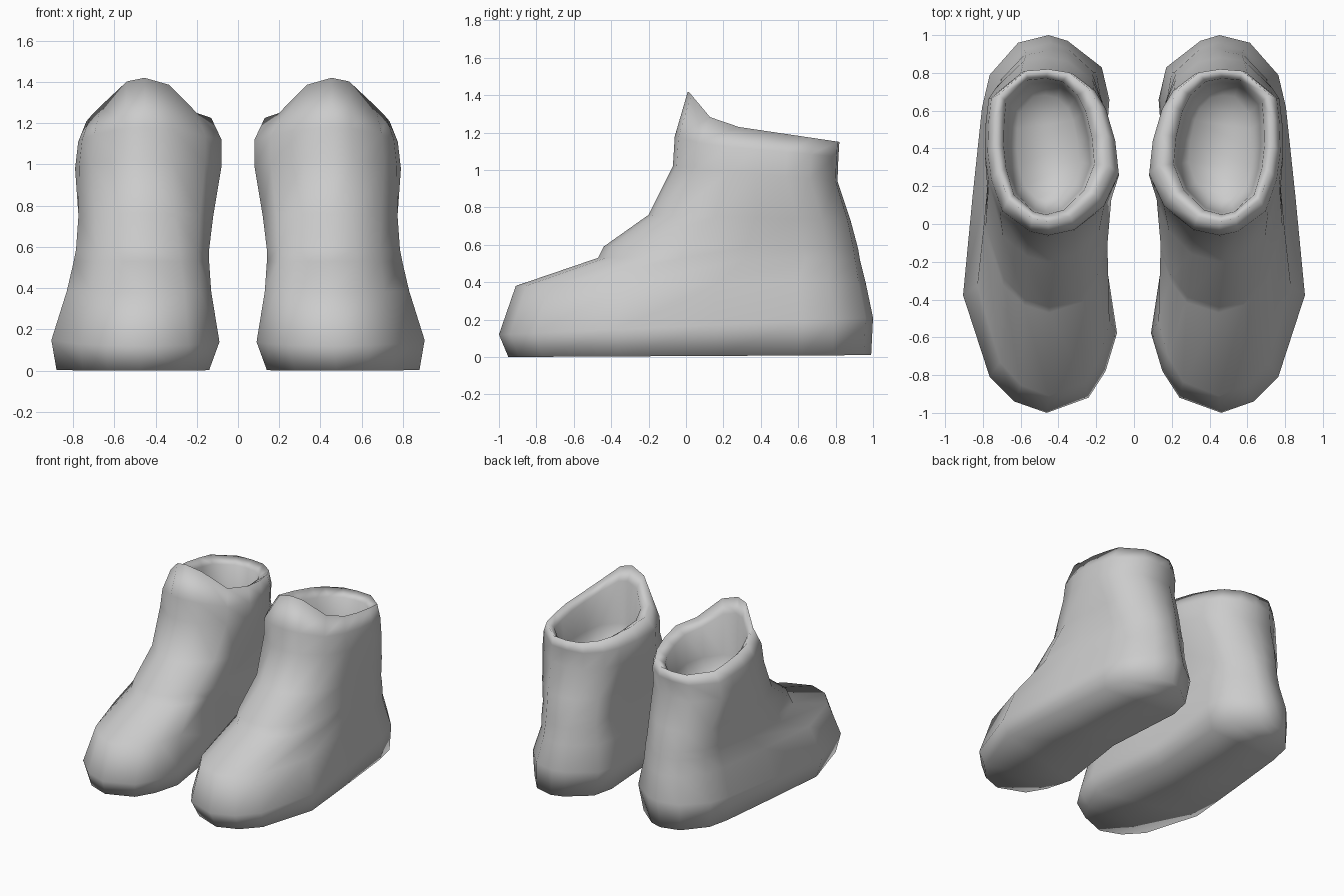
import bpy, bmesh

if "Cube" in bpy.data.objects:
    bpy.data.objects.remove(bpy.data.objects["Cube"])

# Plan outlines (x, y) of one boot, from the front centre round the outer side
FOOT = [(.46, -.99), (.63, -.93), (.76, -.80), (.90, -.37), (.85, .15), (.80, .62), (.76, .79), (.61, .96),
        (.45, 1.0), (.35, .97), (.17, .83), (.13, .66), (.18, .02), (.09, -.57), (.15, -.77), (.24, -.91)]
ANKLE = [(.46, -.06), (.56, -.04), (.71, .07), (.77, .24), (.79, .39), (.785, .55), (.77, .68), (.60, .82),
         (.46, .83), (.33, .81), (.21, .72), (.15, .62), (.10, .45), (.08, .27), (.16, .10), (.32, -.03)]
# Raised tongue at the front of the opening
LIFT = {0: .15, 1: .135, 2: .03, 15: .12}

# front y, front z, back y, back z, inner x, outer x, foot-to-ankle blend, tongue lift
RINGS = [
    (-.95, .00, .99, .01, .14, .88, 0, 0),      # sole edge
    (-1.0, .12, 1.0, .21, .09, .905, 0, 0),     # widest part of the foot
    (-.91, .38, .96, .40, .13, .83, 0, 0),      # toe cap
    (-.47, .53, .93, .52, .14, .80, .15, 0),    # instep crease
    (-.44, .59, .92, .58, .14, .79, .25, 0),
    (-.20, .76, .88, .73, .12, .785, .6, 0),
    (-.07, 1.02, .81, .94, .08, .79, 1, 0),     # shaft
    (-.06, 1.15, .815, 1.07, .08, .775, 1, .2),
    (.01, 1.27, .82, 1.15, .13, .735, 1, 1),    # rim
    (.05, 1.22, .77, 1.10, .21, .69, 1, .6),    # lining
    (.06, .98, .75, .93, .23, .67, 1, 0),
    (.12, .80, .68, .78, .29, .62, 1, 0),
]


def normalise(outline):
    xs, ys = zip(*outline)
    return [((x - min(xs)) / (max(xs) - min(xs)), (y - min(ys)) / (max(ys) - min(ys)))
            for x, y in outline]


def lerp(a, b, t):
    return a + (b - a) * t


def build_boot(name, side):
    bm = bmesh.new()
    foot, ankle = normalise(FOOT), normalise(ANKLE)
    loops = []
    for yf, zf, yb, zb, xi, xo, w, lift in RINGS:
        ring = []
        for i, (f, a) in enumerate(zip(foot, ankle)):
            u, t = lerp(f[0], a[0], w), lerp(f[1], a[1], w)
            ring.append(bm.verts.new((side * lerp(xi, xo, u), lerp(yf, yb, t),
                                      lerp(zf, zb, t) + lift * LIFT.get(i, 0))))
        loops.append(ring)
    n = len(FOOT)
    for lo, hi in zip(loops, loops[1:]):
        for i in range(n):
            j = (i + 1) % n
            bm.faces.new((lo[i], lo[j], hi[j], hi[i]))
    # Sole and insole, bridged across the boot in strips
    for ring in (loops[0], loops[-1]):
        for i in range(n // 2):
            quad = [ring[i], ring[i + 1], ring[n - 1 - i], ring[(n - i) % n]]
            bm.faces.new(list(dict.fromkeys(quad)))
    bmesh.ops.recalc_face_normals(bm, faces=bm.faces)
    # Soft shading throughout, as on the rounded sole
    for face in bm.faces:
        face.smooth = True
    mesh = bpy.data.meshes.new(name)
    bm.to_mesh(mesh)
    bm.free()
    bpy.context.collection.objects.link(bpy.data.objects.new(name, mesh))


# Mirrored pair
build_boot("boot_a", 1)
build_boot("boot_b", -1)
